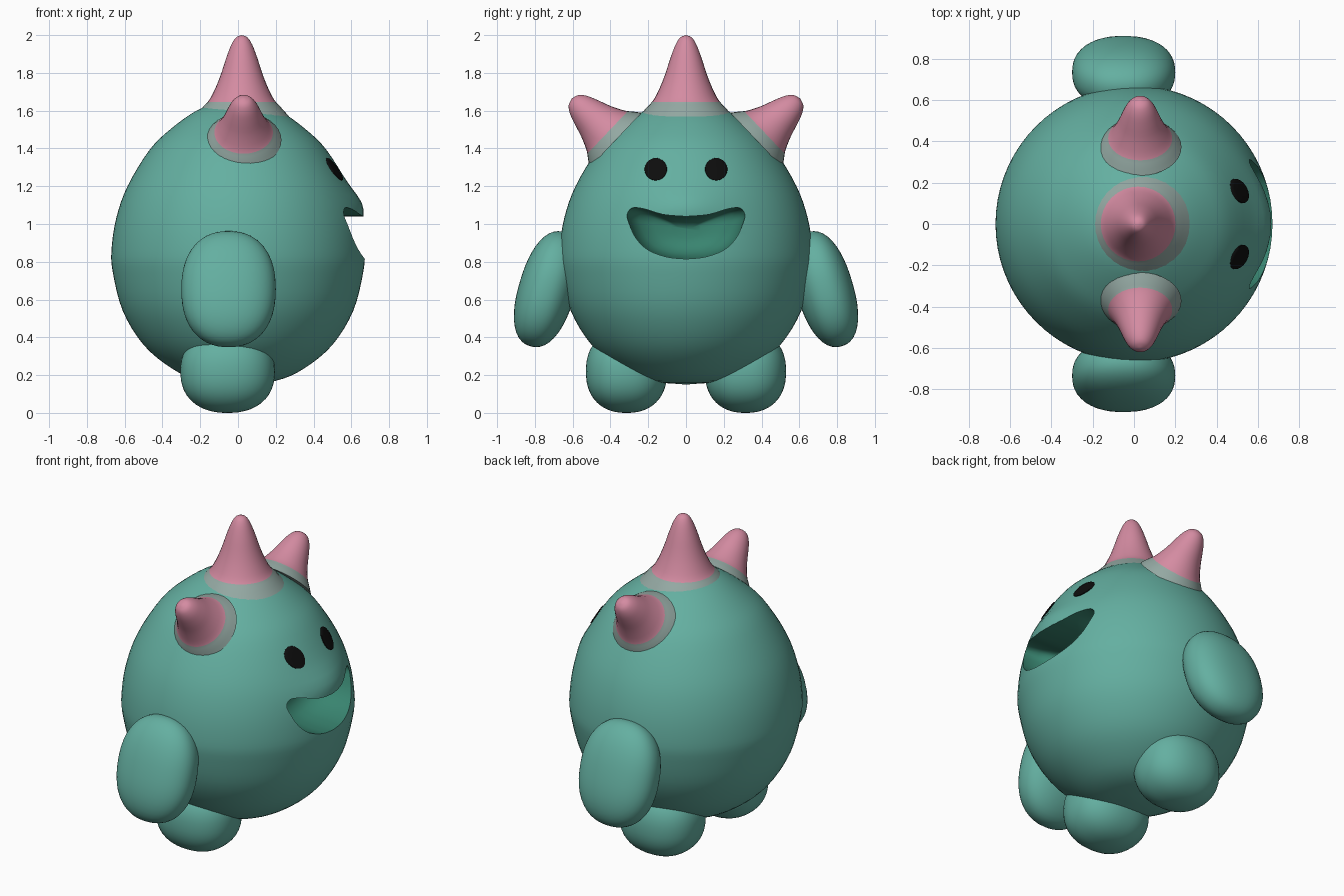
import bpy, bmesh, math
from mathutils import Vector, Matrix

if "Cube" in bpy.data.objects:
    bpy.data.objects.remove(bpy.data.objects["Cube"])


def material(name, rgb):
    m = bpy.data.materials.new(name)
    m.diffuse_color = (*rgb, 1)
    m.use_nodes = True
    m.node_tree.nodes["Principled BSDF"].inputs["Base Color"].default_value = m.diffuse_color
    return m


TEAL = material("teal skin", (0.127, 0.43, 0.355))
PINK = material("pink horn", (0.66, 0.26, 0.36))
GREY = material("grey horn rim", (0.30, 0.40, 0.37))
MOUTH = material("dark green mouth", (0.04, 0.23, 0.16))
BLACK = material("black eye", (0.004, 0.004, 0.004))


def finish(name, bm, mats, angle=60):
    bmesh.ops.recalc_face_normals(bm, faces=bm.faces)
    me = bpy.data.meshes.new(name)
    bm.to_mesh(me)
    bm.free()
    for m in mats:
        me.materials.append(m)
    ob = bpy.data.objects.new(name, me)
    bpy.context.collection.objects.link(ob)
    smooth(ob, angle)
    return ob


def smooth(ob, angle):
    bpy.ops.object.select_all(action='DESELECT')
    bpy.context.view_layer.objects.active = ob
    ob.select_set(True)
    bpy.ops.object.shade_smooth_by_angle(angle=math.radians(angle))


def spline(pts, n=4):
    """Catmull-Rom curve through 2D points."""
    p = [Vector(q) for q in pts]
    p = [2 * p[0] - p[1]] + p + [2 * p[-1] - p[-2]]
    out = []
    for a, b, c, d in zip(p, p[1:], p[2:], p[3:]):
        for i in range(n):
            t = i / n
            out.append(0.5 * (2 * b + (c - a) * t + (2 * a - 5 * b + 4 * c - d) * t**2
                              + (3 * b - a - 3 * c + d) * t**3))
    return out + [p[-2]]


def loft(bm, rings, cap=True):
    """Join rings of points with quads; single-point rings become poles."""
    rows = [[bm.verts.new(q) for q in r] for r in rings]
    for a, b in zip(rows, rows[1:]):
        n = max(len(a), len(b))
        for i in range(n):
            j = (i + 1) % n
            if len(a) == 1:
                bm.faces.new((a[0], b[i], b[j]))
            elif len(b) == 1:
                bm.faces.new((a[i], a[j], b[0]))
            else:
                bm.faces.new((a[i], a[j], b[j], b[i]))
    if cap:
        for r in (rows[0], rows[-1]):
            if len(r) > 2:
                bm.faces.new(r)


def lathe_rings(prof, segs):
    rings = []
    for r, z in prof:
        if r < 1e-4:
            rings.append([Vector((0, 0, z))])
        else:
            rings.append([Vector((r * math.cos(2 * math.pi * i / segs),
                                  r * math.sin(2 * math.pi * i / segs), z)) for i in range(segs)])
    return rings


# Body: egg-shaped lathe with a soft snout above the mouth
BODY = spline([(0, 0.15), (0.2, 0.17), (0.35, 0.235), (0.5, 0.36), (0.61, 0.54), (0.662, 0.74),
               (0.67, 0.86), (0.645, 1.03), (0.585, 1.2), (0.47, 1.39), (0.36, 1.5),
               (0.22, 1.6), (0.1, 1.645), (0, 1.66)])


def snout(y, z):
    return 0.035 * math.exp(-(y / 0.2)**2 - ((z - 1.1) / 0.09)**2)


def front_x(y, z):
    for a, b in zip(BODY, BODY[1:]):
        if a.y <= z <= b.y:
            r = a.x + (b.x - a.x) * (z - a.y) / (b.y - a.y)
            return math.sqrt(r * r - y * y) + snout(y, z)


rings = lathe_rings(BODY, 72)
for ring in rings:
    for q in ring:
        if q.x > 0.01:
            q.x += snout(q.y, q.z)
bm = bmesh.new()
loft(bm, rings)
body = finish("body", bm, [TEAL, MOUTH])

# Mouth: smiling outline, tapered inwards and cut out of the body
half = [(0, 0.815), (0.1, 0.825), (0.2, 0.862), (0.265, 0.925), (0.3, 1.0), (0.312, 1.05),
        (0.285, 1.085), (0.22, 1.08), (0.12, 1.05), (0, 1.04)]
right_side = spline(half, 3)
outline = right_side + [Vector((-q.x, q.y)) for q in right_side[-2:0:-1]]
bm = bmesh.new()
loft(bm, [[Vector((x, q.x * s, 0.96 + (q.y - 0.96) * s)) for q in outline]
          for x, s in ((0.85, 1.0), (0.56, 1.0), (0.48, 0.93), (0.42, 0.8), (0.38, 0.55), (0.365, 0.25))])
for f in bm.faces:
    f.material_index = 1
cutter = finish("mouth_cutter", bm, [TEAL, MOUTH])
cutter.hide_render = True
cut = body.modifiers.new("mouth", 'BOOLEAN')
cut.operation = 'DIFFERENCE'
cut.solver = 'EXACT'
cut.object = cutter
bpy.context.view_layer.objects.active = body
bpy.ops.object.modifier_apply(modifier="mouth")
bpy.data.objects.remove(cutter)
smooth(body, 45)


# Horns: flared cones with a grey rim where they meet the head
def horn(name, prof, rim, base, axis):
    bm = bmesh.new()
    loft(bm, lathe_rings(spline(prof, 3), 32))
    for f in bm.faces:
        f.material_index = 1 if f.calc_center_median().z < rim else 0
    rot = Vector((0, 0, 1)).rotation_difference(Vector(axis)).to_matrix().to_4x4()
    bm.transform(Matrix.Translation(base) @ rot)
    finish(name, bm, [PINK, GREY])


horn("top_horn", [(0.25, -0.08), (0.205, -0.03), (0.17, 0.01), (0.135, 0.08), (0.108, 0.15),
                  (0.082, 0.23), (0.055, 0.3), (0.03, 0.338), (0, 0.35)], 0.0, (0.02, 0, 1.65), (0, 0, 1))


# Limbs: slightly boxy rounded blobs
def blob(name, centre, radii, tilt=0.0, power=2.3):
    bm = bmesh.new()
    bmesh.ops.create_icosphere(bm, subdivisions=4, radius=1)
    for v in bm.verts:
        v.co /= sum(abs(c)**power for c in v.co)**(1 / power)
    bm.transform(Matrix.Translation(centre) @ Matrix.Rotation(tilt, 4, 'X') @ Matrix.Diagonal((*radii, 1)))
    finish(name, bm, [TEAL])


for side, s in (("left", 1), ("right", -1)):
    horn(side + "_horn", [(0.2, -0.045), (0.175, -0.01), (0.145, 0.03), (0.112, 0.1), (0.088, 0.17),
                          (0.066, 0.225), (0.038, 0.262), (0, 0.275)], 0.012,
         (0.03, 0.405 * s, 1.475), (0, s, 0.95))
    blob(side + "_arm", (-0.05, 0.735 * s, 0.655), (0.25, 0.15, 0.315), 0.29 * s)
    blob(side + "_leg", (-0.055, 0.315 * s, 0.22), (0.25, 0.215, 0.22))
    # Eye: thin plate that follows the face
    rings = [[Vector((front_x(0.16 * s, 1.29) + 0.007, 0.16 * s, 1.29))]]
    for k, lift in ((0.25, 0.007), (0.5, 0.007), (0.75, 0.007), (1.0, 0.006), (1.03, -0.003)):
        ring = []
        for i in range(32):
            a = 2 * math.pi * i / 32
            y, z = 0.16 * s + 0.058 * k * math.cos(a), 1.29 + 0.058 * k * math.sin(a)
            ring.append(Vector((front_x(y, z) + lift, y, z)))
        rings.append(ring)
    bm = bmesh.new()
    loft(bm, rings, cap=False)
    eye = finish(side + "_eye", bm, [BLACK])
    if eye.data.polygons[0].normal.x < 0:
        eye.data.flip_normals()
